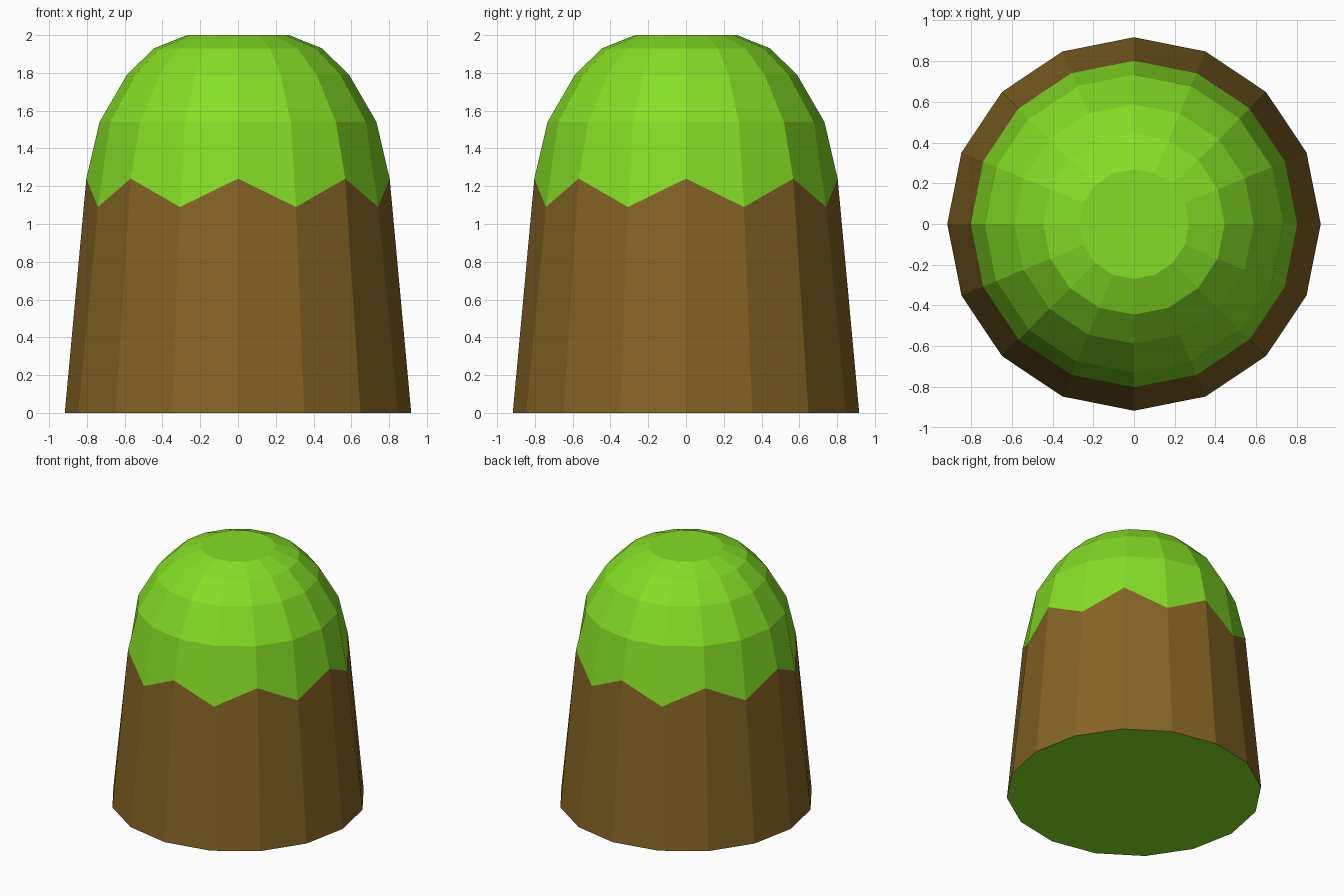
import bpy, bmesh, math

cube = bpy.data.objects.get("Cube")
if cube:
    bpy.data.objects.remove(cube, do_unlink=True)

SIDES = 16


def material(name, rgb):
    mat = bpy.data.materials.new(name)
    mat.use_nodes = True
    colour = (*rgb, 1.0)
    mat.diffuse_color = colour
    mat.node_tree.nodes["Principled BSDF"].inputs["Base Color"].default_value = colour
    return mat


def ring(bm, radius, high, low=None):
    """Ring of vertices; alternating heights when a low height is given."""
    low = high if low is None else low
    verts = []
    for i in range(SIDES):
        a = math.tau * i / SIDES
        z = low if i % 2 else high
        verts.append(bm.verts.new((radius * math.cos(a), radius * math.sin(a), z)))
    return verts


# Trunk flares to the ground, meets the grass in a zigzag, then rounds to a flat top
bm = bmesh.new()
rings = [
    ring(bm, 0.917, 0.0),
    ring(bm, 0.803, 1.24, 1.09),
    ring(bm, 0.733, 1.54),
    ring(bm, 0.588, 1.79),
    ring(bm, 0.445, 1.93),
    ring(bm, 0.27, 2.0),
]
for level, (lower, upper) in enumerate(zip(rings, rings[1:])):
    for i in range(SIDES):
        j = (i + 1) % SIDES
        face = bm.faces.new((lower[i], lower[j], upper[j], upper[i]))
        face.material_index = 1 if level == 0 else 0

# Grass-coloured top and underside
bm.faces.new(rings[-1])
bm.faces.new(reversed(rings[0]))

mesh = bpy.data.meshes.new("grassy_mound")
bm.to_mesh(mesh)
bm.free()
mesh.materials.append(material("grass_green", (0.235, 0.73, 0.019)))
mesh.materials.append(material("earth_brown", (0.235, 0.127, 0.018)))
mound = bpy.data.objects.new("grassy_mound", mesh)
bpy.context.collection.objects.link(mound)
